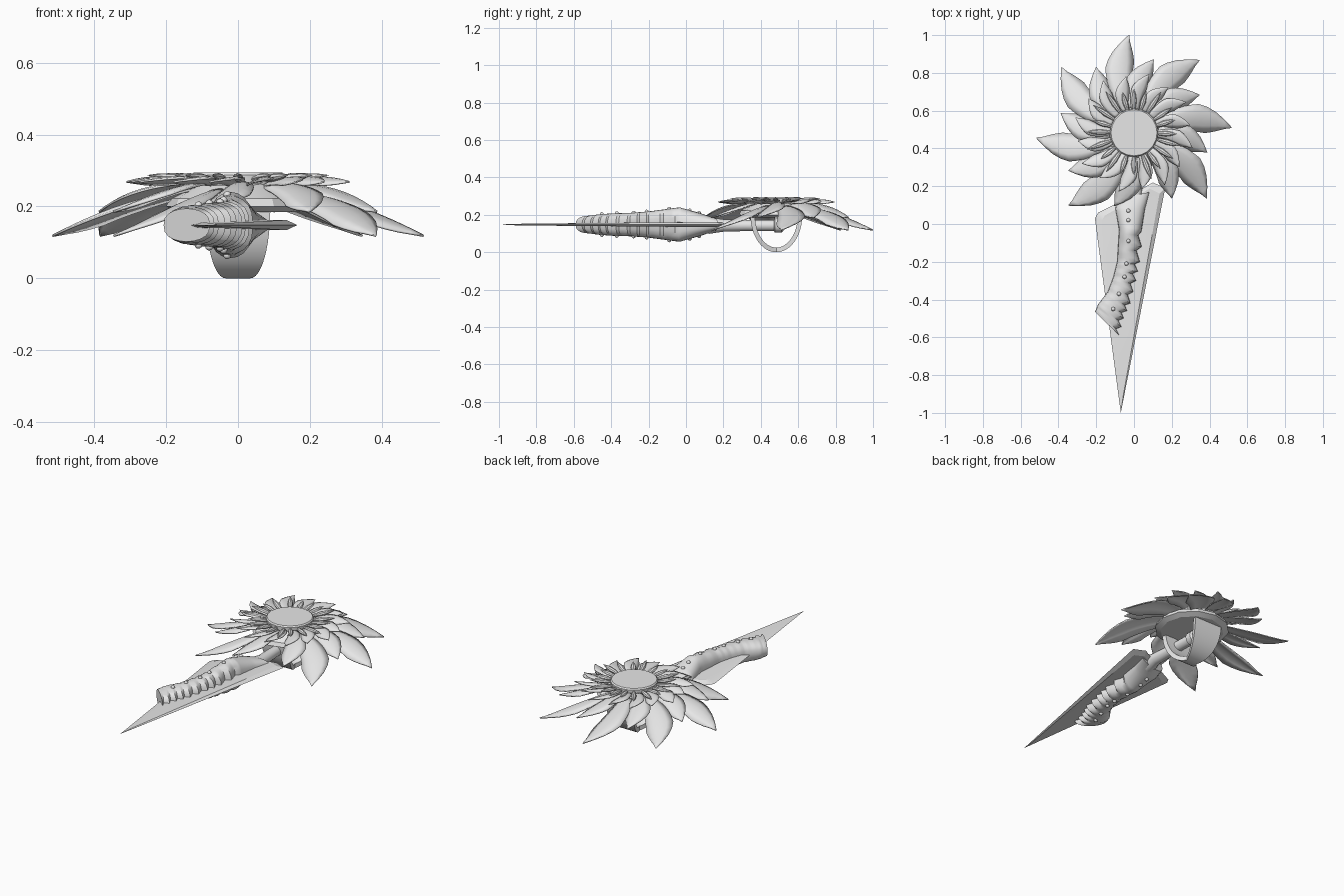
import bpy, bmesh, math, random
from mathutils import Vector

if "Cube" in bpy.data.objects:
    bpy.data.objects.remove(bpy.data.objects["Cube"])

random.seed(4)
CX, CY = 0.0, 0.483          # flower centre
MID = 0.148                  # height of the blade plane
grey = bpy.data.materials.new("grey metal")
grey.diffuse_color = (0.8, 0.8, 0.8, 1)
grey.use_nodes = True
grey.node_tree.nodes["Principled BSDF"].inputs["Base Color"].default_value = grey.diffuse_color


def finish(name, bm, thick=0.0, angle=35):
    bmesh.ops.recalc_face_normals(bm, faces=bm.faces)
    me = bpy.data.meshes.new(name)
    bm.to_mesh(me)
    bm.free()
    me.materials.append(grey)
    ob = bpy.data.objects.new(name, me)
    bpy.context.collection.objects.link(ob)
    if thick:
        mod = ob.modifiers.new("thickness", 'SOLIDIFY')
        mod.thickness, mod.offset = thick, 0
    bpy.ops.object.select_all(action='DESELECT')
    ob.select_set(True)
    bpy.context.view_layer.objects.active = ob
    bpy.ops.object.shade_smooth_by_angle(angle=math.radians(angle))
    return ob


def skin(bm, rings, closed=True, caps=True):
    """Join rows of points with quads."""
    rows = [[bm.verts.new(p) for p in r] for r in rings]
    n = len(rows[0])
    for a, b in zip(rows, rows[1:]):
        for i in range(n if closed else n - 1):
            j = (i + 1) % n
            bm.faces.new((a[i], a[j], b[j], b[i]))
    if closed and caps:
        bm.faces.new(rows[0])
        bm.faces.new(rows[-1])


def interp(table, t):
    for (a, u), (b, v) in zip(table, table[1:]):
        if t <= b:
            return u + (v - u) * (t - a) / (b - a)
    return table[-1][1]


def petal(bm, tip_angle, r0, r1, z0, z1, width, sweep, tilt, bow):
    """Pointed petal whose tip trails clockwise from its base."""
    shape = [(0, 0.45), (0.35, 0.85), (0.6, 1), (0.75, 0.8), (1, 0.01)]
    rows = []
    for k in range(11):
        t = k / 10
        r = r0 + (r1 - r0) * t
        a = math.radians(tip_angle + sweep * (1 - t ** 2))
        w = interp(shape, t) * width / 2
        out = Vector((math.cos(a), math.sin(a), 0))
        side = Vector((-out.y, out.x, 0))
        z = z0 + (z1 - z0) * t + bow * math.sin(math.pi * t)
        rows.append([Vector((CX, CY, z)) + out * r + side * (w * s)
                     + Vector((0, 0, w * (tilt * s - 0.25 * s * s)))
                     for s in (-1, -0.5, 0, 0.5, 1)])
    skin(bm, rows, closed=False)


# Petal layers, largest and lowest first
bm = bmesh.new()
for k in range(7):
    petal(bm, -42 + 45 * k, 0.14, 0.517, 0.245, 0.118, 0.155, 14, 0.25, 0.02)
finish("outer_petals", bm, 0.006)
bm = bmesh.new()
for k in range(8):
    petal(bm, 30 + 45 * k, 0.13, 0.40, 0.265, 0.185, 0.13, 14, 0.25, 0.018)
finish("middle_petals", bm, 0.006)
bm = bmesh.new()
for k in range(16):
    petal(bm, 8 + 22.5 * k, 0.12, 0.30 + 0.02 * (k % 2), 0.265, 0.268, 0.078, 12, 0.25, 0.012)
finish("inner_petals", bm, 0.005)

# Slim pointed stamens around the disc
bm = bmesh.new()
for k in range(20):
    a = math.radians(18 * k + random.uniform(-3, 3))
    length = random.uniform(0.10, 0.15)
    out = Vector((math.cos(a), math.sin(a), 0))
    side = Vector((-out.y, out.x, 0))
    rings = []
    for t, w in ((0, 0.007), (0.2, 0.011), (0.45, 0.015), (0.75, 0.010), (1, 0.0005)):
        c = Vector((CX, CY, 0.275 + 0.012 * t)) + out * (0.12 + length * t)
        rings.append([c + side * (w * math.cos(q * math.pi / 4))
                      + Vector((0, 0, 0.8 * w * math.sin(q * math.pi / 4))) for q in range(8)])
    skin(bm, rings)
finish("stamens", bm)

# Flower disc and tapered backing
def turned(name, profile, sides):
    bm = bmesh.new()
    skin(bm, [[(CX + r * math.cos(2 * math.pi * i / sides),
                CY + r * math.sin(2 * math.pi * i / sides), z) for i in range(sides)]
              for r, z in profile])
    finish(name, bm, angle=25)

turned("flower_disc", [(0.125, 0.25), (0.128, 0.288), (0.122, 0.295)], 20)
turned("flower_backing", [(0.17, 0.185), (0.20, 0.2), (0.19, 0.222), (0.12, 0.265)], 12)

# Blade: flat wedge with bevelled edges
outline = [(-0.07, -1.0), (0.165, 0.19), (0.10, 0.22), (-0.09, 0.11), (-0.19, 0.06), (-0.207, 0.03)]
cx, cy = 0.0, -0.1
bm = bmesh.new()
flat = [(cx + (x - cx) * 0.82, cy + (y - cy) * 0.9) for x, y in outline]
skin(bm, [[(x, y, MID - (0.004 if y < -0.6 else 0.014)) for x, y in flat],
          [(x, y, MID) for x, y in outline],
          [(x, y, MID + (0.004 if y < -0.6 else 0.014)) for x, y in flat]])
finish("blade", bm, angle=20)

# Gauntlet-like sleeve over the blade: left edge, right edge, half height
stations = [
    ((-0.207, -0.465), (-0.09, -0.59), 0.046),
    ((-0.19, -0.425), (-0.065, -0.50), 0.055),
    ((-0.14, -0.36), (-0.03, -0.42), 0.060),
    ((-0.11, -0.28), (0.00, -0.30), 0.063),
    ((-0.09, -0.20), (0.02, -0.20), 0.070),
    ((-0.08, -0.03), (0.04, -0.04), 0.092),
    ((-0.10, 0.08), (0.06, 0.08), 0.060),
    ((-0.09, 0.13), (0.085, 0.17), 0.035)]
rings = []
for s, (a, b) in enumerate(zip(stations, stations[1:])):
    for k in range(8 if s < len(stations) - 2 else 9):
        t = k / 8
        left = Vector(a[0]).lerp(Vector(b[0]), t)
        right = Vector(a[1]).lerp(Vector(b[1]), t)
        if s < 5:                                   # saw-toothed right edge
            right.x += 0.012 - 0.026 * (k % 4) / 3
        h = a[2] + (b[2] - a[2]) * t
        c, half = (left + right) / 2, (right - left) / 2
        ring = []
        for q in range(20):
            ang = 2 * math.pi * q / 20
            p = c + half * math.cos(ang)
            sn = math.sin(ang)
            ring.append((p.x, p.y, MID + h * math.copysign(abs(sn) ** 0.75, sn)))
        rings.append(ring)
bm = bmesh.new()
skin(bm, rings)
finish("sleeve", bm, angle=40)

# Studs on both faces of the sleeve
bm = bmesh.new()
for x, y, h in ((-0.03, 0.07, 0.062), (-0.03, 0.02, 0.075), (-0.03, -0.09, 0.084),
                (-0.04, -0.21, 0.069), (-0.05, -0.28, 0.063), (-0.08, -0.37, 0.06),
                (-0.11, -0.45, 0.055)):
    for side in (1, -1):
        new = bmesh.ops.create_icosphere(bm, subdivisions=2, radius=0.011)
        bmesh.ops.translate(bm, verts=new["verts"], vec=(x, y, MID + side * h))
finish("studs", bm)

# Grip rod running beneath the flower
bm = bmesh.new()
skin(bm, [[(x + r * math.cos(q * math.pi / 6), y, 0.143 + r * math.sin(q * math.pi / 6))
           for q in range(12)]
          for x, y, r in ((0.0, 0.12, 0.045), (0.01, 0.2, 0.033), (0.005, 0.32, 0.03),
                          (0, 0.47, 0.03), (0, 0.475, 0.038), (0, 0.51, 0.038), (0, 0.52, 0.03))])
finish("grip_rod", bm)

# Hand guard: broad U-shaped strap below the flower
bm = bmesh.new()
rings = []
for k in range(25):
    a = math.pi + math.pi * k / 24
    c, s = math.cos(a), math.sin(a)
    w = 0.035 + 0.055 * math.sqrt(max(0, 1 - s * s))
    outer = (CY + 0.138 * c, 0.195 + 0.195 * s)
    inner = (CY + 0.114 * c, 0.195 + 0.170 * s)
    rings.append([(-w, *outer), (w, *outer), (w * 0.95, *inner), (-w * 0.95, *inner)])
skin(bm, rings)
finish("hand_guard", bm)
